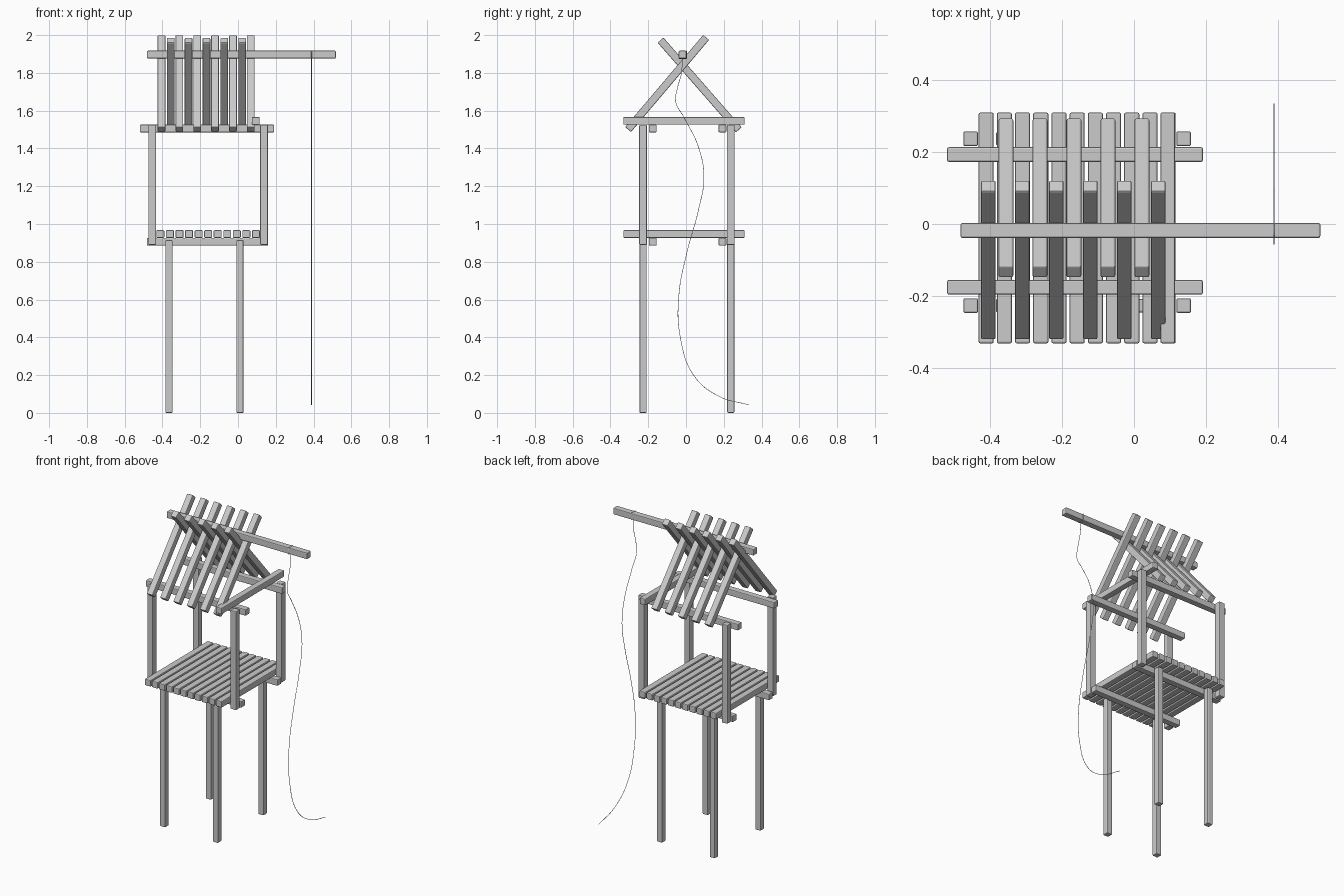
import bpy
import math
from mathutils import Matrix, Vector
import bmesh

if "Cube" in bpy.data.objects:
    bpy.data.objects.remove(bpy.data.objects["Cube"])


def beam(name, center, size, tilt=0.0):
    """Timber with softened edges; tilt turns it about the x axis."""
    bm = bmesh.new()
    bmesh.ops.create_cube(bm, size=1.0, matrix=Matrix.Diagonal((*size, 1.0)))
    mesh = bpy.data.meshes.new(name)
    bm.to_mesh(mesh)
    bm.free()
    ob = bpy.data.objects.new(name, mesh)
    ob.location = center
    ob.rotation_euler.x = tilt
    bpy.context.collection.objects.link(ob)
    bev = ob.modifiers.new("soft_edges", 'BEVEL')
    bev.width = 0.005
    bev.segments = 2
    return ob


def cord(name, points, kind, cyclic=False):
    """Thin cord following the given points."""
    cu = bpy.data.curves.new(name, 'CURVE')
    cu.dimensions = '3D'
    cu.bevel_depth = 0.0016
    cu.bevel_resolution = 1
    cu.resolution_u = 8
    cu.use_fill_caps = True
    sp = cu.splines.new(kind)
    if kind == 'BEZIER':
        sp.bezier_points.add(len(points) - 1)
        for bp, p in zip(sp.bezier_points, points):
            bp.co = p
            bp.handle_left_type = bp.handle_right_type = 'AUTO'
    else:
        sp.points.add(len(points) - 1)
        for sp_point, p in zip(sp.points, points):
            sp_point.co = (*p, 1.0)
    sp.use_cyclic_u = cyclic
    ob = bpy.data.objects.new(name, cu)
    bpy.context.collection.objects.link(ob)
    return ob


T = 0.041  # timber thickness

# Stilts below the floor and posts above it
for side_y, y in (("front", -0.227), ("back", 0.237)):
    for side_x, x in (("left", -0.365), ("right", 0.01)):
        beam(f"{side_y}_{side_x}_leg", (x, y, 0.4575), (0.038, 0.038, 0.915))
    for side_x, x in (("left", -0.454), ("right", 0.138)):
        beam(f"{side_y}_{side_x}_post", (x, y, 1.207), (T, T, 0.635))

# Long beams carrying the floor and the roof
for side, y in (("front", -0.176), ("back", 0.193)):
    beam(f"{side}_floor_beam", (-0.161, y, 0.906), (0.642, T, T))
    beam(f"{side}_top_beam", (-0.164, y, 1.506), (0.711, T, T))

# Floor planks
for i in range(11):
    beam(f"floor_plank_{i + 1}", (-0.411 + i * 0.0506, -0.011, 0.947), (0.042, 0.642, T))

# Single cross beam over the right end
beam("cross_beam", (0.094, -0.011, 1.546), (T, 0.642, T))

# Ridge pole
beam("ridge_pole", (0.018, -0.018, 1.897), (1.0, T, T))

# Crossing roof slats: six leaning back, five leaning forward
for i in range(6):
    beam(f"front_roof_slat_{i + 1}", (-0.405 + i * 0.0945, -0.1, 1.744),
         (T, 0.639, T), math.atan2(0.487, 0.413))
for i in range(5):
    beam(f"back_roof_slat_{i + 1}", (-0.356 + i * 0.0945, 0.0725, 1.736),
         (T, 0.63, T), -math.atan2(0.472, 0.412))

# Rope hanging from the pole, with a loop tied round it
RX, h = 0.389, 0.0215
cord("rope_loop", [(RX, -0.018 + a * h, 1.897 + b * h)
                   for a, b in ((-1, -1), (1, -1), (1, 1), (-1, 1))], 'POLY', True)
path = [(-0.02, 1.876), (-0.024, 1.80), (-0.045, 1.72), (-0.055, 1.65), (-0.008, 1.56),
        (0.065, 1.41), (0.095, 1.25), (0.065, 1.07), (0.005, 0.85), (-0.038, 0.62),
        (-0.03, 0.40), (0.04, 0.20), (0.17, 0.09), (0.334, 0.042)]
cord("rope", [(RX, y, z) for y, z in path], 'BEZIER')
